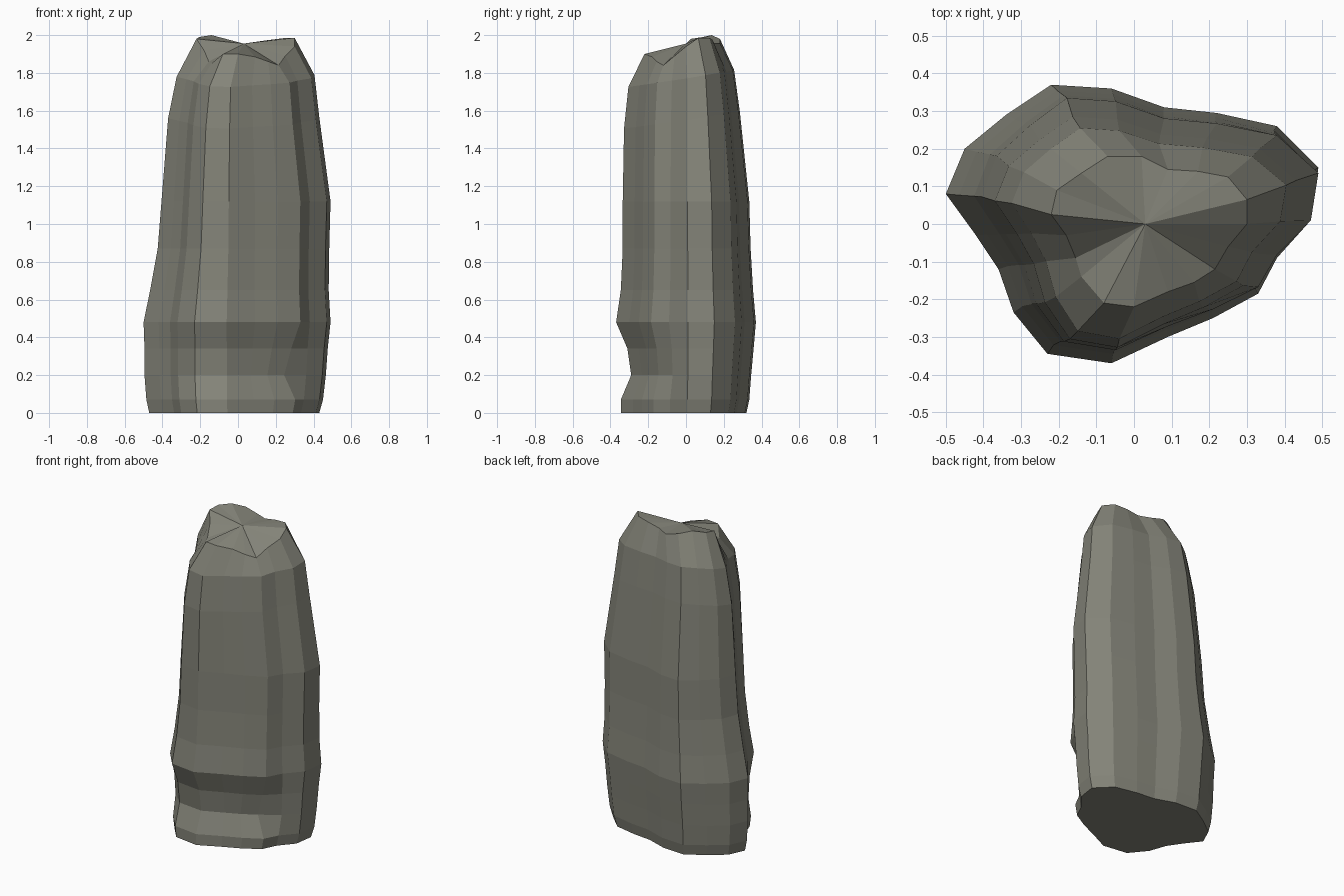
import bpy, bmesh

# Widest cross-section of the rock, clockwise seen from above
OUTLINE = [(-0.50, 0.08), (-0.45, 0.20), (-0.34, 0.29), (-0.22, 0.37), (-0.06, 0.36),
           (0.08, 0.31), (0.22, 0.295), (0.38, 0.26), (0.49, 0.15), (0.47, 0.01),
           (0.38, -0.09), (0.33, -0.185), (0.21, -0.25), (0.09, -0.30), (-0.06, -0.37),
           (-0.23, -0.345), (-0.32, -0.235), (-0.36, -0.12), (-0.42, -0.03)]

# Ring height and extents: left, right, front, back
LEVELS = [(0.00, 0.47, 0.43, 0.345, 0.32), (0.07, 0.485, 0.45, 0.345, 0.335),
          (0.20, 0.495, 0.465, 0.29, 0.345), (0.34, 0.495, 0.475, 0.31, 0.358),
          (0.48, 0.50, 0.49, 0.37, 0.37), (0.65, 0.465, 0.48, 0.345, 0.355),
          (0.87, 0.425, 0.483, 0.335, 0.342), (1.12, 0.405, 0.49, 0.335, 0.335),
          (1.55, 0.37, 0.43, 0.328, 0.285), (1.77, 0.325, 0.405, 0.305, 0.255)]

# Uneven broken rim at the top
RIM = [(-0.22, 0.025, 1.98), (-0.205, 0.09, 1.99), (-0.14, 0.135, 2.0), (-0.07, 0.18, 1.98),
       (0.02, 0.18, 1.955), (0.09, 0.145, 1.96), (0.17, 0.14, 1.975), (0.25, 0.125, 1.985),
       (0.30, 0.065, 1.985), (0.30, 0.0, 1.94), (0.25, -0.06, 1.89), (0.215, -0.12, 1.84),
       (0.16, -0.155, 1.86), (0.09, -0.18, 1.885), (0.0, -0.22, 1.90), (-0.08, -0.21, 1.90),
       (-0.14, -0.14, 1.85), (-0.155, -0.09, 1.86), (-0.18, -0.03, 1.92)]


def ring_points(level):
    z, left, right, front, back = level
    pts = []
    for x, y in OUTLINE:
        px = x * (right / 0.49 if x > 0 else left / 0.50)
        py = y * (back / 0.37 if y > 0 else front / 0.37)
        # worn groove across the lower front
        if y < -0.15 and x > 0:
            px *= {0.20: 0.78, 0.34: 0.88}.get(z, 1)
        pz = z + (0.12 * y if z > 1.5 else 0)
        pts.append((px, py, pz))
    return pts


bm = bmesh.new()
rings = [[bm.verts.new(p) for p in ring_points(l)] for l in LEVELS]
rings.append([bm.verts.new(p) for p in RIM])
n = len(OUTLINE)

# Sides
for low, high in zip(rings, rings[1:]):
    for i in range(n):
        j = (i + 1) % n
        bm.faces.new((low[i], high[i], high[j], low[j]))

# Base and top fan
bm.faces.new(rings[0])
peak = bm.verts.new((0.03, 0.0, 1.955))
for i in range(n):
    bm.faces.new((rings[-1][i], peak, rings[-1][(i + 1) % n]))
bmesh.ops.recalc_face_normals(bm, faces=bm.faces)

mesh = bpy.data.meshes.new("rock_pillar")
bm.to_mesh(mesh)
bm.free()
stone = bpy.data.materials.new("stone")
stone.diffuse_color = (0.23, 0.23, 0.19, 1)
mesh.materials.append(stone)
bpy.context.collection.objects.link(bpy.data.objects.new("rock_pillar", mesh))
